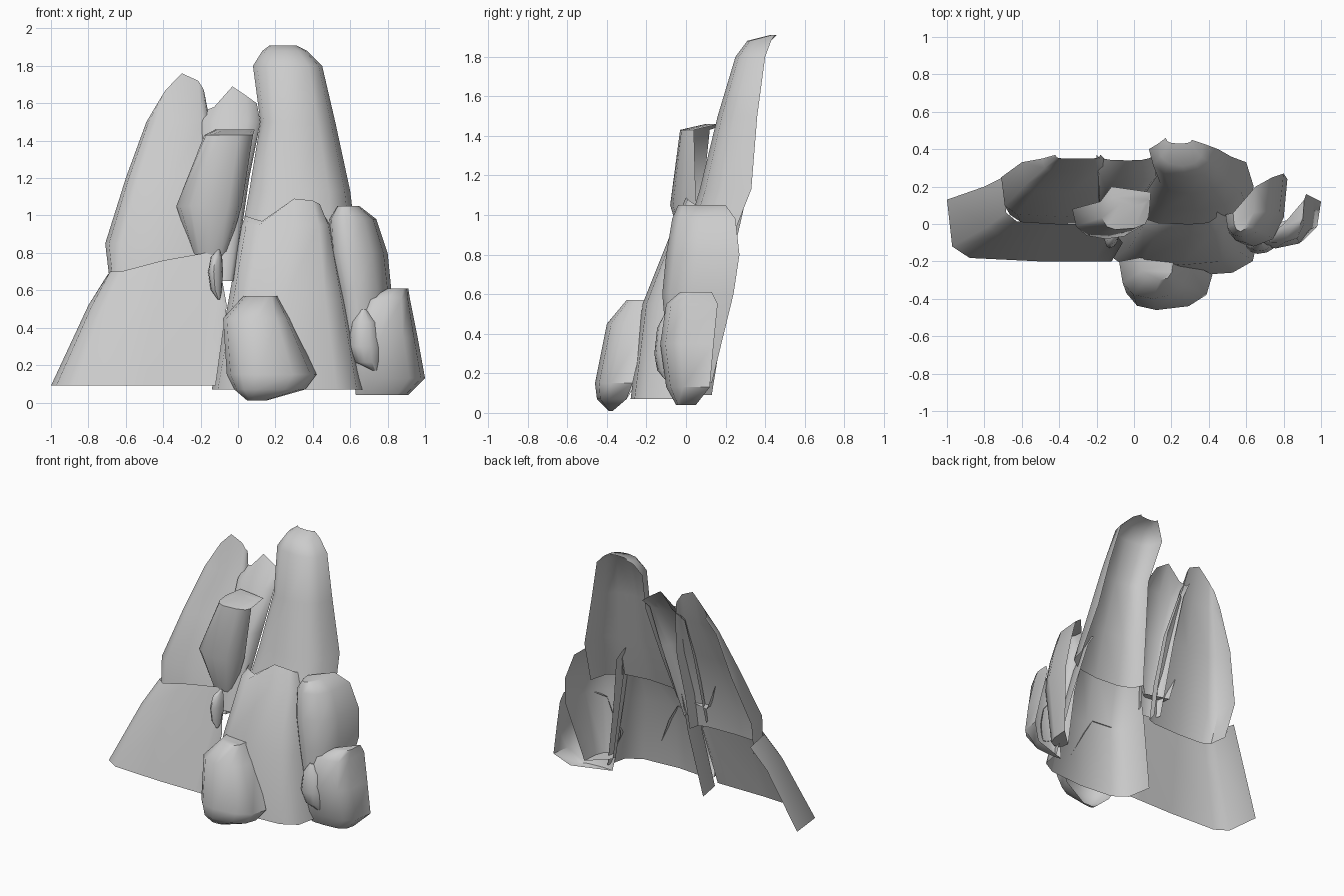
import bpy
from math import sin, cos, pi, radians

# Remove the default object
default_cube = bpy.data.objects.get("Cube")
if default_cube:
    bpy.data.objects.remove(default_cube, do_unlink=True)

# One stone colour for every rock
stone = bpy.data.materials.new("stone_grey")
stone.use_nodes = True
stone_colour = (.6, .6, .6, 1)
stone.diffuse_color = stone_colour
for node in stone.node_tree.nodes:
    if node.type == "BSDF_PRINCIPLED":
        node.inputs["Base Color"].default_value = stone_colour

COLUMNS = 6
CHIP_LEVELS = 4


def arch_point(left, front, right, column, boxiness):
    """Point on a half-oval running from the left edge, past the front, to the right edge."""
    turn = (2 * column / COLUMNS - 1) * pi / 2
    edge = left if turn < 0 else right
    across = abs(sin(turn)) ** boxiness
    back = 1 - max(cos(turn), 0) ** boxiness
    return (front[0] + (edge[0] - front[0]) * across,
            front[1] + (edge[1] - front[1]) * back)


def rock_shell(name, boxiness, rows, crest=None, capped=False):
    """Loft an open-backed rock through arched rows; the crest lifts the top edge."""
    vertices, faces = [], []
    for row in rows:
        height, left, front, right = row
        for column in range(COLUMNS + 1):
            lift = crest[column] if crest and row is rows[-1] else 0
            x, y = arch_point(left, front, right, column, boxiness)
            vertices.append((x, y, height + lift))
    width = COLUMNS + 1
    for level in range(len(rows) - 1):
        for column in range(COLUMNS):
            corner = level * width + column
            faces.append((corner, corner + 1, corner + width + 1, corner + width))
    if capped:
        faces.append(tuple(range(len(vertices) - width, len(vertices))))
        faces.append(tuple(reversed(range(width))))
    mesh = bpy.data.meshes.new(name)
    mesh.from_pydata(vertices, [], faces)
    mesh.materials.append(stone)
    rock = bpy.data.objects.new(name, mesh)
    bpy.context.collection.objects.link(rock)
    bpy.ops.object.select_all(action="DESELECT")
    rock.select_set(True)
    bpy.context.view_layer.objects.active = rock
    bpy.ops.object.shade_smooth_by_angle(angle=radians(50))


def chip(name, foot, belly, crown):
    """Small rock that swells from its foot to its widest row and narrows to its crown."""
    belly_height, *belly_points = belly
    rows = []
    for level in range(CHIP_LEVELS + 1):
        turn = (2 * level / CHIP_LEVELS - 1) * pi / 2 * .9
        end_x, end_y, end_height = foot if turn < 0 else crown
        climb = abs(sin(turn))
        girth = cos(turn)
        points = [(end_x + (x - end_x) * girth, end_y + (y - end_y) * girth)
                  for x, y in belly_points]
        rows.append((belly_height + (end_height - belly_height) * climb, *points))
    rock_shell(name, 1, rows, capped=True)


# Rows below hold: height, left edge, front, right edge

# Leaning spire at the back
rock_shell("tall_spire", .8, [
    (.8, (0, .1), (.32, -.03), (.64, .2)),
    (1.13, (.06, .2), (.33, .07), (.6, .33)),
    (1.5, (.12, .3), (.3, .16), (.52, .36)),
    (1.8, (.08, .4), (.28, .25), (.45, .4)),
    (1.88, (.13, .43), (.26, .31), (.37, .43)),
    (1.91, (.17, .46), (.24, .43), (.31, .45)),
])

# Central slab with a stepped top
rock_shell("centre_slab", .6, [
    (.07, (-.14, 0), (.25, -.28), (.67, -.04)),
    (.55, (-.05, .05), (.25, -.22), (.58, .02)),
    (.95, (.02, .06), (.3, -.06), (.5, .1)),
    (1.03, (.04, .08), (.3, 0), (.45, .1)),
], crest=(-.03, -.04, -.06, .06, .05, .03, 0))

# Peaked slab on the model's right, with side faces turned back
rock_shell("peaked_slab", .45, [
    (.6, (-.68, .18), (-.4, 0), (-.1, .1)),
    (.85, (-.71, .25), (-.4, .04), (-.1, .15)),
    (1.2, (-.6, .33), (-.35, .16), (-.1, .25)),
    (1.5, (-.49, .35), (-.3, .28), (-.15, .34)),
    (1.6, (-.42, .37), (-.3, .35), (-.18, .37)),
], crest=(0, .03, .07, .16, .12, .08, .06))

# Narrow slab between the peaked slab and the spire
rock_shell("narrow_slab", .8, [
    (.65, (-.2, .05), (-.08, -.02), (-.02, .05)),
    (1.2, (-.2, .2), (-.05, .1), (.06, .2)),
    (1.5, (-.2, .3), (-.04, .23), (.12, .25)),
    (1.58, (-.2, .37), (-.03, .34), (.1, .37)),
], crest=(0, -.02, 0, .11, .06, .03, .02))

# Wide sloping base slab
rock_shell("base_slab", .4, [
    (.09, (-1, .13), (-.5, -.2), (-.12, -.2)),
    (.52, (-.8, .2), (-.45, -.08), (-.06, -.1)),
    (.7, (-.7, .25), (-.4, 0), (-.1, -.05)),
], crest=(-.02, 0, 0, .06, .1, .08, .04))

# Block wedged between the two tall rocks
rock_shell("upper_block", .8, [
    (.78, (-.24, .1), (-.15, 0), (-.06, .05)),
    (1.05, (-.33, .08), (-.15, -.08), (.02, .05)),
    (1.43, (-.18, .12), (-.1, -.03), (.08, .04)),
    (1.46, (-.12, .2), (0, .1), (.09, .17)),
], capped=True)

# Rounded boulder in front, broad at the foot
rock_shell("front_boulder", .8, [
    (.01, (.05, -.37), (.08, -.39), (.15, -.37)),
    (.07, (-.02, -.3), (.1, -.45), (.36, -.3)),
    (.15, (-.06, -.25), (.12, -.46), (.42, -.27)),
    (.45, (-.08, -.2), (.1, -.4), (.28, -.2)),
    (.57, (.03, -.18), (.14, -.3), (.21, -.2)),
], capped=True)

# Tall and low boulders at the side
rock_shell("side_boulder", .8, [
    (.15, (.6, 0), (.66, -.08), (.74, .13)),
    (.6, (.54, 0), (.64, -.12), (.82, .24)),
    (.8, (.5, .02), (.6, -.1), (.8, .27)),
    (.98, (.49, .05), (.58, -.07), (.74, .25)),
    (1.05, (.53, .06), (.57, -.04), (.65, .2)),
], capped=True)
rock_shell("low_boulder", .7, [
    (.04, (.63, -.04), (.75, -.05), (.91, .05)),
    (.13, (.62, -.06), (.78, -.1), (1, .12)),
    (.35, (.62, -.08), (.76, -.13), (.96, .14)),
    (.55, (.7, -.08), (.8, -.1), (.92, .16)),
    (.61, (.8, 0), (.84, -.03), (.91, .13)),
], capped=True)

# Small chips filling the gaps
chip("side_chip", foot=(.74, -.1, .17),
     belly=(.3, (.59, -.08), (.66, -.16), (.76, -.1)),
     crown=(.67, -.1, .5))
chip("middle_chip", foot=(-.1, -.1, .55),
     belly=(.7, (-.16, -.06), (-.13, -.13), (-.08, -.05)),
     crown=(-.1, -.04, .82))
